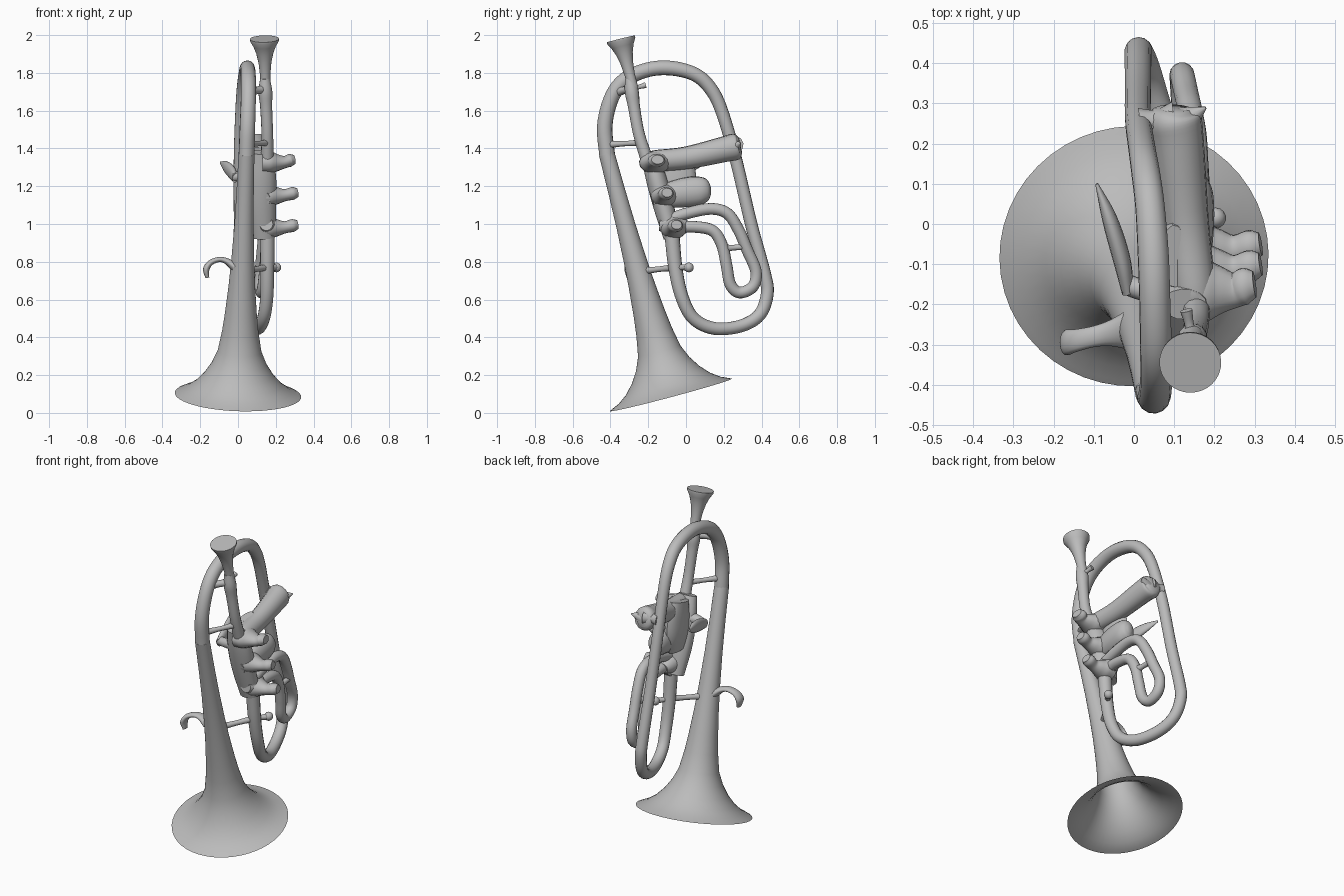
import bpy, bmesh, math
from mathutils import Vector

cube = bpy.data.objects.get("Cube")
if cube:
    bpy.data.objects.remove(cube, do_unlink=True)

metal = bpy.data.materials.new("grey metal")
metal.use_nodes = True
metal.diffuse_color = (0.5, 0.5, 0.5, 1)
metal.node_tree.nodes["Principled BSDF"].inputs["Base Color"].default_value = (0.5, 0.5, 0.5, 1)


def finish(name, bm):
    bmesh.ops.recalc_face_normals(bm, faces=bm.faces)
    mesh = bpy.data.meshes.new(name)
    bm.to_mesh(mesh)
    bm.free()
    mesh.materials.append(metal)
    ob = bpy.data.objects.new(name, mesh)
    bpy.context.collection.objects.link(ob)
    bpy.ops.object.select_all(action="DESELECT")
    ob.select_set(True)
    bpy.context.view_layer.objects.active = ob
    bpy.ops.object.shade_smooth_by_angle(angle=math.radians(50))


def skin(bm, rings):
    n = len(rings[0])
    for a, b in zip(rings, rings[1:]):
        for i in range(n):
            j = (i + 1) % n
            bm.faces.new((a[i], a[j], b[j], b[i]))
    bm.faces.new(rings[0])
    bm.faces.new(rings[-1])


def lathe(name, origin, axis, profile, sides=32):
    """Revolve (distance, radius) pairs around an axis."""
    origin, axis = Vector(origin), Vector(axis).normalized()
    u = axis.orthogonal().normalized()
    v = axis.cross(u)
    bm = bmesh.new()
    rings = []
    for s, r in profile:
        rings.append([bm.verts.new(origin + axis * s + r * (
            u * math.cos(t * math.tau / sides) + v * math.sin(t * math.tau / sides)))
            for t in range(sides)])
    skin(bm, rings)
    finish(name, bm)


def smooth_path(points, steps):
    """Catmull-Rom samples; each point is (x, y, z, radius)."""
    p = [Vector(q) for q in points]
    p = [p[0] * 2 - p[1]] + p + [p[-1] * 2 - p[-2]]
    out = []
    for a, b, c, d in zip(p, p[1:], p[2:], p[3:]):
        for k in range(steps):
            t = k / steps
            out.append(0.5 * (2 * b + (c - a) * t + (2 * a - 5 * b + 4 * c - d) * t * t
                              + (3 * b - a - 3 * c + d) * t ** 3))
    return out + [p[-2]]


def tube(name, points, scale=(1, 1, 1), sides=14, steps=5):
    """Sweep a section of varying radius along a smooth path, stretched by scale."""
    path = smooth_path(points, steps)
    pos = [q.to_3d() for q in path]
    bm = bmesh.new()
    rings, u = [], None
    for i, q in enumerate(path):
        tan = (pos[min(i + 1, len(pos) - 1)] - pos[max(i - 1, 0)]).normalized()
        u = tan.orthogonal() if u is None else u - tan * u.dot(tan)
        u.normalize()
        v = tan.cross(u)
        ring = []
        for k in range(sides):
            a = k * math.tau / sides
            off = (u * math.cos(a) + v * math.sin(a)) * max(q.w, 0.002)
            ring.append(bm.verts.new(pos[i] + off * Vector(scale)
                                     if scale is None else
                                     pos[i] + Vector([o * s for o, s in zip(off, scale)])))
        rings.append(ring)
    skin(bm, rings)
    finish(name, bm)


# Flared bell, with an inner wall
outer = [(1.32, .042), (1.1, .046), (.93, .051), (.75, .06), (.6, .07), (.45, .084), (.35, .096),
         (.24, .116), (.17, .146), (.11, .185), (.06, .231), (.025, .28), (.008, .318), (0, .335)]
inner = [(s - .002, r - .008) for s, r in reversed(outer[3:-1])]
lathe("bell", (0, -.08, .095), (.034, -.257, .966), outer + inner, 48)

# Main tubing: top bow, back run and lower bow
tube("main_tubing", [
    (.045, -.417, 1.36, .042), (.05, -.43, 1.52, .041), (.055, -.393, 1.67, .04),
    (.055, -.32, 1.765, .04), (.052, -.2, 1.817, .039), (.048, -.08, 1.825, .039),
    (.04, .04, 1.795, .037), (.03, .12, 1.73, .036), (.02, .185, 1.61, .034),
    (.01, .262, 1.35, .033), (.01, .345, 1.0, .033), (.01, .415, .74, .034),
    (.013, .43, .63, .034), (.03, .39, .52, .034), (.06, .29, .46, .034),
    (.105, .15, .447, .034), (.135, .04, .5, .034), (.152, -.02, .61, .035),
    (.155, -.055, .76, .037), (.155, -.075, .95, .04)], steps=6)

# Mouthpiece and leadpipe
lathe("mouthpiece", (.14, -.345, 1.98), (.02, .24, -.966),
      [(0, .077), (.012, .076), (.04, .06), (.08, .045), (.13, .034), (.2, .027), (.27, .028)])
tube("leadpipe", [(.143, -.298, 1.77, .026), (.145, -.287, 1.7, .037), (.149, -.275, 1.62, .032),
                  (.155, -.25, 1.48, .031), (.155, -.21, 1.35, .034)])

# Valve block and backing plate, with three valves
tube("valve_block", [(.125, -.2, 1.38, .04), (.125, -.16, 1.25, .055),
                     (.125, -.12, 1.1, .055), (.135, -.075, .93, .045)], (1.4, 1, 1))
tube("valve_plate", [(.1, -.08, 1.39, .08), (.1, -.06, 1.3, .105), (.1, -.055, 1.2, .11),
                     (.105, -.06, 1.1, .08)], (.4, 1, 1))
tube("upper_valve_barrel", [(.15, -.22, 1.335, .035), (.15, -.17, 1.335, .055), (.13, 0, 1.35, .06),
                            (.11, .2, 1.395, .068), (.1, .265, 1.41, .07), (.1, .288, 1.415, .045)],
     (.95, 1, 1))
tube("middle_valve_barrel", [(.14, -.18, 1.13, .04), (.14, -.13, 1.145, .06), (.14, -.02, 1.165, .078),
                             (.14, .07, 1.175, .077), (.14, .115, 1.175, .055), (.14, .132, 1.175, .02)],
     (.75, 1, 1))
tube("lower_valve_barrel", [(.15, -.14, 1.0, .035), (.15, -.09, .995, .058),
                            (.15, -.03, .99, .05), (.15, .01, .985, .03)])

# Funnel shaped keys facing the left side
for name, y, z, tip, wide in [("upper", -.165, 1.325, .3, 1.4), ("middle", -.115, 1.15, .315, 1.2),
                              ("lower", -.065, .98, .315, 1.2)]:
    tube(name + "_valve_key", [(.13, y, z, .06), (.175, y, z, .058), (.21, y, z, .045),
                               (.25, y, z + .003, .032), (tip - .025, y + .01, z + .012, .034),
                               (tip, y + .015, z + .016, .024)], (1, wide, 1))
lathe("barrel_end_spur", (.13, .26, 1.41), (.05, .03, .02), [(0, .035), (.03, .02), (.06, .003)], 12)

# Small tuning slide loop
tube("valve_slide", [
    (.16, -.1, 1.02, .03), (.16, 0, 1.055, .031), (.155, .13, 1.08, .031), (.15, .22, 1.055, .031),
    (.14, .28, .965, .031), (.13, .325, .86, .031), (.12, .37, .75, .031), (.12, .355, .67, .031),
    (.125, .285, .637, .031), (.135, .235, .68, .031), (.145, .215, .78, .031), (.15, .19, .89, .031),
    (.155, .14, .965, .031), (.16, .04, .985, .031), (.16, -.06, .98, .031)], steps=6)

# Braces joining the tubes
for name, a, b, r in [
        ("slide_brace", (.15, .2, .87), (.135, .31, .88), .015),
        ("leadpipe_brace", (.05, -.42, 1.42), (.155, -.24, 1.43), .014),
        ("mouth_brace", (.055, -.37, 1.7), (.145, -.285, 1.715), .02),
        ("mouth_spur", (.145, -.285, 1.715), (.13, -.215, 1.735), .012),
        ("lower_brace", (.03, -.24, .75), (.15, -.06, .77), .015),
        ("knob_stem", (.15, -.06, .77), (.2, .01, .77), .015),
        ("barrel_brace", (.1, .26, 1.42), (.015, .25, 1.42), .03)]:
    mid = [(p + q) / 2 for p, q in zip(a, b)]
    tube(name, [(*a, r * 1.5), (*mid, r), (*b, r * 1.3)], sides=10)
bm = bmesh.new()
bmesh.ops.create_uvsphere(bm, u_segments=14, v_segments=8, radius=.026)
bmesh.ops.translate(bm, verts=bm.verts, vec=(.203, .015, .77))
finish("brace_knob", bm)

# Curled finger hook on the right of the bell
tube("finger_hook", [(-.02, -.265, .775, .025), (-.06, -.272, .803, .017), (-.1, -.28, .812, .014),
                     (-.145, -.29, .795, .015), (-.168, -.295, .76, .017), (-.162, -.295, .715, .01)],
     (1, 1.9, 1))

# Thumb blade on the right of the valve block
tube("thumb_arm", [(.1, -.16, 1.26, .04), (.03, -.165, 1.255, .028), (-.02, -.15, 1.25, .026)])
tube("thumb_blade", [(-.015, -.17, 1.245, .025), (-.03, -.09, 1.27, .035),
                     (-.06, .01, 1.3, .03), (-.093, .1, 1.325, .006)], (.6, 1, 1.1))
